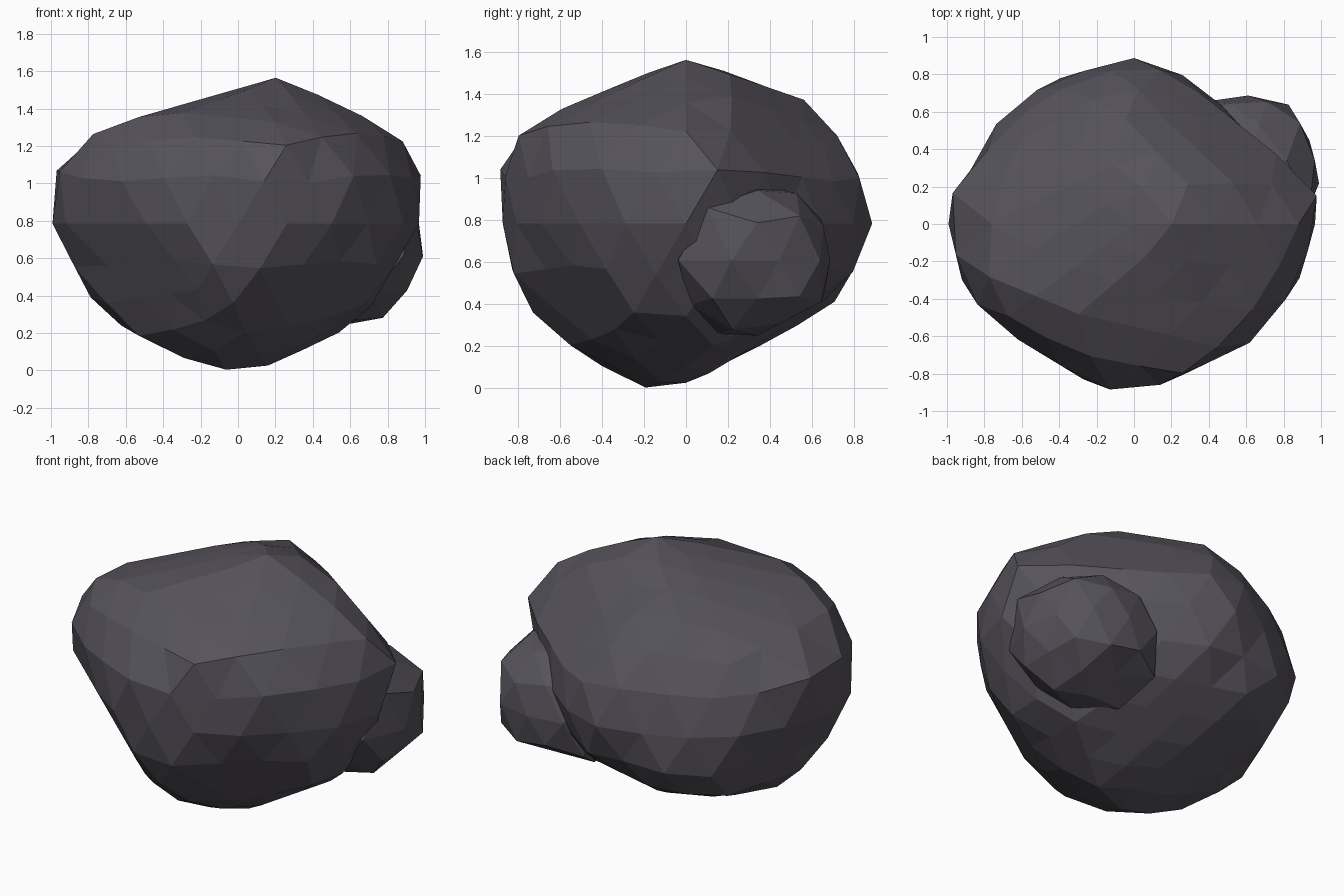
import bpy, bmesh, math
from mathutils import Vector
from mathutils.geometry import convex_hull_2d

default = bpy.data.objects.get("Cube")
if default:
    bpy.data.objects.remove(default)

# One dark stone colour
stone = bpy.data.materials.new("dark_stone")
stone.use_nodes = True
colour = (0.092, 0.085, 0.104, 1)
stone.diffuse_color = colour
shader = stone.node_tree.nodes["Principled BSDF"]
shader.inputs["Base Color"].default_value = colour
shader.inputs["Roughness"].default_value = 0.9


def axes(azimuth, elevation):
    """Across and up directions for an outline facing the given way."""
    a, e = math.radians(azimuth), math.radians(elevation)
    toward = Vector((math.sin(a), -math.cos(a), 0))
    across = Vector((math.cos(a), math.sin(a), 0))
    up = Vector((0, 0, math.cos(e))) - toward * math.sin(e)
    return across, up


def chisel_planes(outline, azimuth, elevation):
    """Turn a convex outline into cutting planes (normal, distance)."""
    across, up = axes(azimuth, elevation)
    points = [Vector(p) for p in outline]
    hull = [points[i] for i in convex_hull_2d(points)]
    planes = []
    for p, q in zip(hull, hull[1:] + hull[:1]):
        edge = (q - p).normalized()
        normal = Vector((edge.y, -edge.x))
        distance = normal.dot(p)
        if distance < 0:
            normal, distance = -normal, -distance
        planes.append((across * normal.x + up * normal.y, distance))
    return planes


def carve_rock(name, centre, detail, outlines, swell):
    """Chisel a faceted ball until it fits every outline."""
    planes = [plane for outline in outlines for plane in chisel_planes(*outline)]
    bm = bmesh.new()
    bmesh.ops.create_icosphere(bm, subdivisions=detail, radius=1)
    for vert in bm.verts:
        ray = vert.co.normalized()
        reach = min(d / n.dot(ray) for n, d in planes if n.dot(ray) > 1e-4)
        vert.co = ray * reach * swell
    bmesh.ops.recalc_face_normals(bm, faces=bm.faces)
    mesh = bpy.data.meshes.new(name)
    bm.to_mesh(mesh)
    bm.free()
    mesh.materials.append(stone)
    rock = bpy.data.objects.new(name, mesh)
    rock.location = centre
    bpy.context.collection.objects.link(rock)
    return rock


# Main boulder outlines, measured from its middle
boulder_front = [(-1, .235), (-.88, .41), (-.65, .52), (-.2, .645), (.24, .775), (.75, .53), (.94, .39),
                 (.99, .21), (.97, .04), (.64, -.53), (.18, -.75), (-.1, -.79), (-.75, -.48), (-.95, -.17)]
boulder_side = [(-.89, .01), (-.88, .23), (-.78, .41), (-.62, .52), (0, .775), (.6, .56), (.75, .39),
                (.875, .01), (.73, -.34), (.58, -.47), (0, -.75), (-.2, -.79), (-.58, -.54), (-.75, -.38)]
boulder_top = [(-1, -.14), (-.96, .14), (-.8, .46), (-.46, .74), (-.02, .875), (.28, .77), (.83, .37),
               (.99, .16), (.85, -.36), (.67, -.59), (.15, -.84), (-.17, -.87), (-.68, -.56), (-.88, -.38)]
boulder_front_corner = [(.29, .73), (-.03, .71), (-.7, .58), (-.83, .47), (-.93, .26), (-.93, .16),
                        (-.52, -.55), (-.39, -.69), (-.19, -.75), (.08, -.75), (.62, -.56),
                        (.9, -.1), (.88, .09), (.49, .55)]
boulder_back_corner = [(-.18, .75), (.18, .73), (.65, .57), (.88, .3), (.93, .09), (.93, -.14),
                       (.61, -.61), (.2, -.69), (-.14, -.66), (-.59, -.44), (-.88, .25),
                       (-.88, .39), (-.76, .57), (-.61, .65)]
boulder_under_corner = [(-.11, .77), (.44, .69), (.82, .23), (.89, .04), (.89, -.06), (.57, -.65),
                        (.14, -.78), (-.13, -.77), (-.4, -.67), (-.81, -.14), (-.89, .19),
                        (-.87, .33), (-.71, .63), (-.57, .69)]
carve_rock("boulder", (0, 0, .785), 3, [
    (boulder_front, 0, 0), (boulder_side, 90, 0), (boulder_top, 0, 90),
    (boulder_front_corner, 35, 25), (boulder_back_corner, 215, 25),
    (boulder_under_corner, 145, -25)], 1.022)

# Smaller stone fused into the back left flank
stone_front = [(.38, .04), (.3, -.14), (.14, -.32), (-.2, -.36), (-.38, 0), (-.2, .3), (.1, .36), (.3, .25)]
stone_side = [(-.42, .01), (-.24, -.31), (-.05, -.36), (.29, -.18), (.33, .04), (.28, .19), (.15, .32),
              (0, .37), (-.22, .28)]
stone_top = [(.2, .28), (-.07, .34), (-.2, .31), (.28, .15), (.38, -.05), (.25, -.36), (-.3, -.36), (-.35, .1)]
carve_rock("side_stone", (.61, .34, .61), 2, [
    (stone_front, 0, 0), (stone_side, 90, 0), (stone_top, 0, 90)], 1.075)
